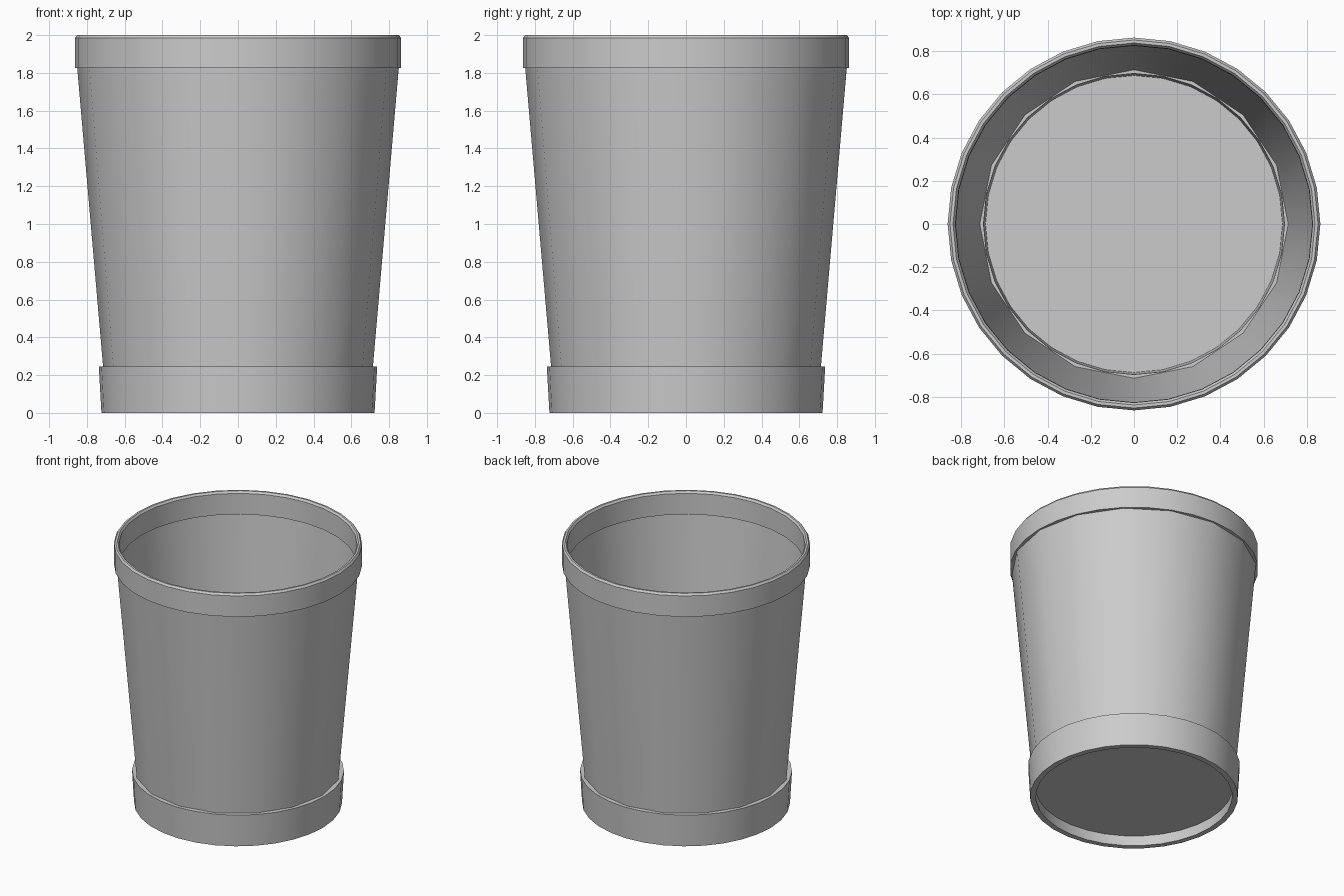
import bpy, bmesh, math

if "Cube" in bpy.data.objects:
    bpy.data.objects.remove(bpy.data.objects["Cube"])


def lathe(name, profile, sides, closed=False, cap_start=False):
    """Spin an (r, z) profile around the z axis."""
    bm = bmesh.new()
    rings = []
    for r, z in profile:
        rings.append([bm.verts.new((r * math.cos(2 * math.pi * i / sides),
                                    r * math.sin(2 * math.pi * i / sides), z))
                      for i in range(sides)])
    pairs = list(zip(rings, rings[1:]))
    if closed:
        pairs.append((rings[-1], rings[0]))
    for a, b in pairs:
        for i in range(sides):
            j = (i + 1) % sides
            bm.faces.new((a[i], a[j], b[j], b[i]))
    if cap_start:
        bm.faces.new(rings[0][::-1])
    bmesh.ops.recalc_face_normals(bm, faces=bm.faces)
    mesh = bpy.data.meshes.new(name)
    bm.to_mesh(mesh)
    bm.free()
    obj = bpy.data.objects.new(name, mesh)
    bpy.context.collection.objects.link(obj)
    bpy.ops.object.select_all(action='DESELECT')
    obj.select_set(True)
    bpy.context.view_layer.objects.active = obj
    bpy.ops.object.shade_smooth_by_angle(angle=math.radians(35))
    return obj


# tapered thin-walled bucket with its recessed floor
lathe("bin_body", [(0.70, 0.08), (0.855, 1.87)], 16, cap_start=True)

# rim band with softened top edge
lathe("top_rim", [(0.825, 1.825), (0.863, 1.825), (0.863, 1.985), (0.852, 2.0),
                  (0.838, 2.0), (0.827, 1.985)], 32, closed=True)

# base band around the foot, slightly flared
lathe("base_ring", [(0.683, 0.0), (0.723, 0.0), (0.737, 0.245), (0.697, 0.245)],
      32, closed=True)
